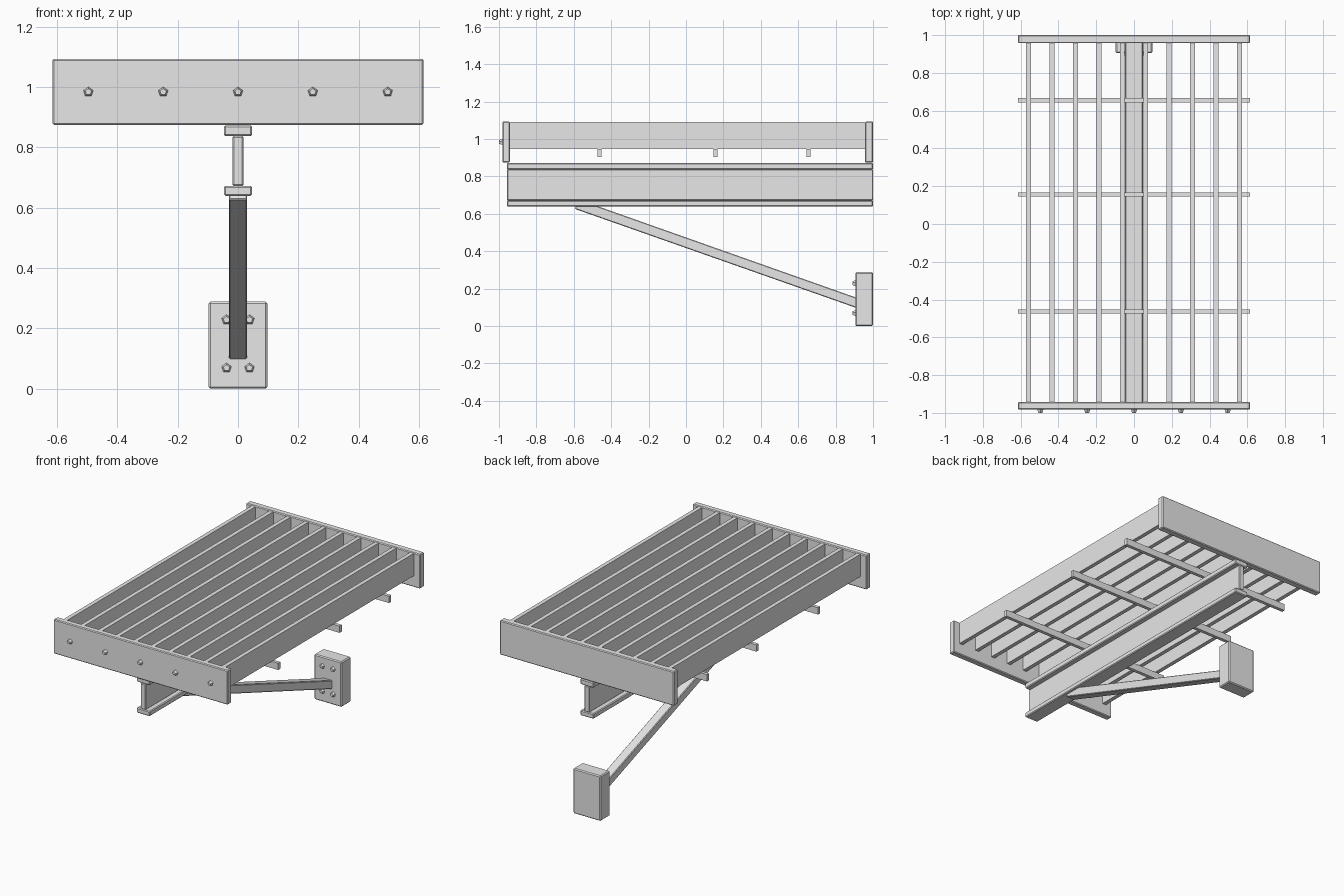
import bpy, bmesh, math
from mathutils import Matrix

cube = bpy.data.objects.get("Cube")
if cube:
    bpy.data.objects.remove(cube, do_unlink=True)

GREY = (0.8, 0.8, 0.8, 1)
grey = bpy.data.materials.new("plain grey")
grey.use_nodes = True
grey.diffuse_color = GREY
grey.node_tree.nodes["Principled BSDF"].inputs["Base Color"].default_value = GREY


def finish(name, bm, bevel=0.0):
    bmesh.ops.recalc_face_normals(bm, faces=bm.faces)
    mesh = bpy.data.meshes.new(name)
    bm.to_mesh(mesh)
    bm.free()
    mesh.materials.append(grey)
    obj = bpy.data.objects.new(name, mesh)
    bpy.context.collection.objects.link(obj)
    if bevel:
        mod = obj.modifiers.new("bevel", "BEVEL")
        mod.width = bevel
        mod.segments = 1
    return obj


def box(name, x, y, z, bevel=0.0):
    """Box from (min, max) ranges on each axis."""
    bm = bmesh.new()
    bmesh.ops.create_cube(bm, size=1)
    for v in bm.verts:
        v.co = [lo + (c + 0.5) * (hi - lo) for c, (lo, hi) in zip(v.co, (x, y, z))]
    return finish(name, bm, bevel)


def bolt(name, x, y, z, height=0.018):
    """Five-sided bolt head standing out towards the front from a face at y."""
    bm = bmesh.new()
    bmesh.ops.create_cone(bm, cap_ends=True, segments=5, radius1=0.017,
                          radius2=0.011, depth=height)
    bm.transform(Matrix.Translation((x, y - height / 2, z))
                 @ Matrix.Rotation(math.pi / 2, 4, "X"))
    return finish(name, bm)


# End boards
WIDE = (-0.615, 0.615)
box("front_board", WIDE, (-0.982, -0.942), (0.874, 1.093), 0.005)
box("back_board", WIDE, (0.957, 1.0), (0.874, 1.093), 0.005)
for i in range(5):
    bolt(f"front_bolt_{i + 1}", (i - 2) * 0.248, -0.982, 0.983)

# Slats on edge, and the cross bars beneath them
for i in range(10):
    x = (i - 4.5) * 0.124
    box(f"slat_{i + 1}", (x - 0.013, x + 0.013), (-0.942, 0.957), (0.947, 1.09))
for i, y in enumerate((-0.463, 0.157, 0.655)):
    box(f"cross_bar_{i + 1}", WIDE, (y - 0.011, y + 0.011), (0.904, 0.947))

# I-beam
BEAM = (-0.957, 1.0)
box("beam_top_flange", (-0.047, 0.047), BEAM, (0.837, 0.872), 0.005)
box("beam_web", (-0.018, 0.018), BEAM, (0.672, 0.837), 0.004)
box("beam_bottom_flange", (-0.047, 0.047), BEAM, (0.639, 0.672), 0.005)

# Diagonal brace, a side profile extruded across x
bm = bmesh.new()
profile = [(-0.594, 0.626), (-0.588, 0.645), (-0.485, 0.645), (0.91, 0.152), (0.91, 0.097)]
face = bm.faces.new([bm.verts.new((-0.03, y, z)) for y, z in profile])
side = bmesh.ops.extrude_face_region(bm, geom=[face])
bmesh.ops.translate(bm, vec=(0.06, 0, 0),
                    verts=[g for g in side["geom"] if isinstance(g, bmesh.types.BMVert)])
finish("diagonal_brace", bm, 0.004)

# Wall plate with four bolts
box("wall_plate", (-0.097, 0.097), (0.905, 1.0), (0, 0.288), 0.006)
for x in (-0.038, 0.038):
    for z in (0.068, 0.228):
        bolt(f"plate_bolt_{'left' if x > 0 else 'right'}_{'low' if z < 0.1 else 'high'}",
             x, 0.905, z, 0.014)
